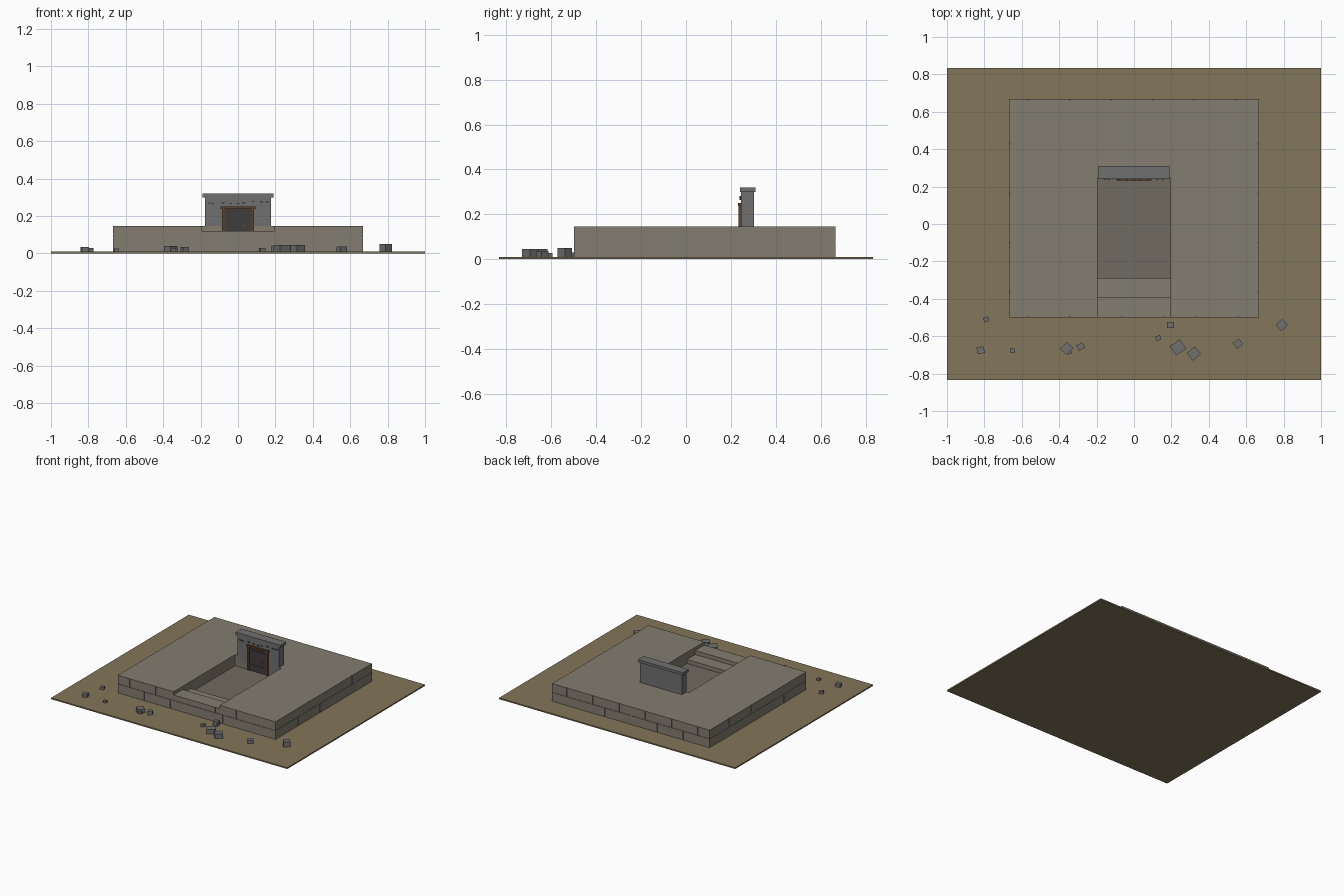
import bpy, bmesh, random
from mathutils import Matrix

if "Cube" in bpy.data.objects:
    bpy.data.objects.remove(bpy.data.objects["Cube"])

random.seed(4)


def material(name, r, g, b):
    m = bpy.data.materials.new(name)
    m.diffuse_color = (r, g, b, 1)
    m.use_nodes = True
    m.node_tree.nodes["Principled BSDF"].inputs["Base Color"].default_value = m.diffuse_color
    return m


DIRT = material("dirt", 0.23, 0.18, 0.10)
STONE = material("stone", 0.23, 0.205, 0.16)
FLOOR = material("floor_stone", 0.16, 0.145, 0.115)
GREY = material("grey_stone", 0.16, 0.16, 0.16)
RUST = material("rusty_iron", 0.12, 0.055, 0.025)
DARK = material("dark_iron", 0.05, 0.045, 0.045)


def boxes(name, mat, items):
    """One object from boxes given as (x0, x1, y0, y1, z0, z1[, turn])."""
    bm = bmesh.new()
    for it in items:
        x0, x1, y0, y1, z0, z1 = it[:6]
        turn = it[6] if len(it) > 6 else 0
        mtx = (Matrix.Translation(((x0 + x1) / 2, (y0 + y1) / 2, (z0 + z1) / 2))
               @ Matrix.Rotation(turn, 4, 'Z')
               @ Matrix.Diagonal((x1 - x0, y1 - y0, z1 - z0, 1)))
        bmesh.ops.create_cube(bm, size=1, matrix=mtx)
    me = bpy.data.meshes.new(name)
    bm.to_mesh(me)
    bm.free()
    me.materials.append(mat)
    ob = bpy.data.objects.new(name, me)
    bpy.context.collection.objects.link(ob)
    return ob


def course(a, b, pitch, offset):
    """Split the span a..b into blocks with thin joints."""
    cuts, p = [a], a + (offset or pitch)
    while p < b - 0.03:
        cuts.append(p)
        p += pitch
    cuts.append(b)
    g = 0.0015
    return [(s + (g if i else 0), e - (g if i < len(cuts) - 2 else 0))
            for i, (s, e) in enumerate(zip(cuts, cuts[1:]))]


# Overall dimensions
GZ, TOP, MID = 0.01, 0.145, 0.078
PX, PY0, PY1 = 0.667, -0.5, 0.667
SX, SY = 0.195, 0.245
T = 0.005
FLOOR_Z = 0.06

boxes("ground", DIRT, [(-1, 1, -0.833, 0.833, 0, GZ)])

# Platform around the sunken entrance
boxes("platform", STONE, [
    (-PX + T, -SX, PY0 + T, PY1 - T, GZ, TOP),
    (SX, PX - T, PY0 + T, PY1 - T, GZ, TOP),
    (-SX, SX, SY, PY1 - T, GZ, TOP)])

# Steps down and sunken floor
boxes("steps", STONE, [
    (-SX, SX, PY0 + T, -0.39, GZ, 0.12),
    (-SX, SX, -0.39, -0.29, GZ, 0.09)])
boxes("sunken_floor", FLOOR, [(-SX, SX, -0.29, SY, GZ, FLOOR_Z)])

# Masonry facing in two staggered courses
facing = []
for z0, z1, off in ((GZ, MID - 0.001, 0), (MID + 0.001, TOP, 0.1)):
    for a, b in course(PY0 + T, PY1 - T, 0.265, off * 1.3):
        for x0 in (-PX, PX - T):
            facing.append((x0, x0 + T, a, b, z0, z1))
    for a, b in course(-PX, PX, 0.222, off):
        facing.append((a, b, PY1 - T, PY1, z0, z1))
front = [(-PX, PX, GZ, MID - 0.001, 0)]
front += [(-PX, -SX, MID + 0.001, TOP, 0.1), (SX, PX, MID + 0.001, TOP, 0.14),
          (-SX, SX, MID + 0.001, 0.12, 0.13)]
for x0, x1, z0, z1, off in front:
    for a, b in course(x0, x1, 0.222, off):
        facing.append((a, b, PY0, PY0 + T, z0, z1))
boxes("masonry_facing", STONE, facing)

# Door wall and its capstone
boxes("door_wall", GREY, [(-0.176, 0.176, SY, 0.302, FLOOR_Z - 0.01, 0.302)])
boxes("capstone", GREY, [(-0.19, 0.19, 0.24, 0.31, 0.3, 0.32)])

# Door leaf with iron bands, frame and handle
boxes("door", DARK, [(-0.08, 0.08, 0.241, SY + 0.002, FLOOR_Z, 0.24)])
boxes("door_bands", DARK, [(-0.074, 0.074, 0.238, 0.242, z, z + 0.01) for z in (0.1, 0.21)])
boxes("door_frame", RUST, [
    (-0.086, -0.072, 0.234, 0.247, FLOOR_Z, 0.24),
    (0.072, 0.086, 0.234, 0.247, FLOOR_Z, 0.24),
    (-0.094, 0.094, 0.232, 0.247, 0.238, 0.251)])
boxes("door_handle", RUST, [(0.024, 0.038, 0.234, 0.242, 0.14, 0.154)])

# Small chips of stone standing out of the wall above the door
chips = []
for x in (-0.155, -0.135, -0.08, -0.04, 0.0, 0.03, 0.08, 0.125, 0.155):
    z = random.uniform(0.262, 0.276)
    chips.append((x - 0.008, x + 0.008, 0.239, SY + 0.002, z, z + 0.006))
boxes("wall_chips", DARK, chips)

# Loose rubble in front: x, y, width, top height, turn
RUBBLE = [(-.79, -.51, .027, .03, .4), (-.82, -.675, .038, .035, .2),
          (-.65, -.677, .025, .025, .1), (-.36, -.665, .052, .04, .8),
          (-.345, -.685, .022, .025, .3), (-.285, -.655, .036, .035, .5),
          (.13, -.61, .027, .028, .3), (.195, -.54, .036, .04, 0),
          (.235, -.66, .066, .045, .6), (.32, -.693, .056, .045, .7),
          (.555, -.64, .042, .036, .6), (.79, -.54, .048, .05, .75)]
boxes("rubble", GREY, [(x - w / 2, x + w / 2, y - w * .46, y + w * .46, GZ - 0.002, z, t)
                       for x, y, w, z, t in RUBBLE])
